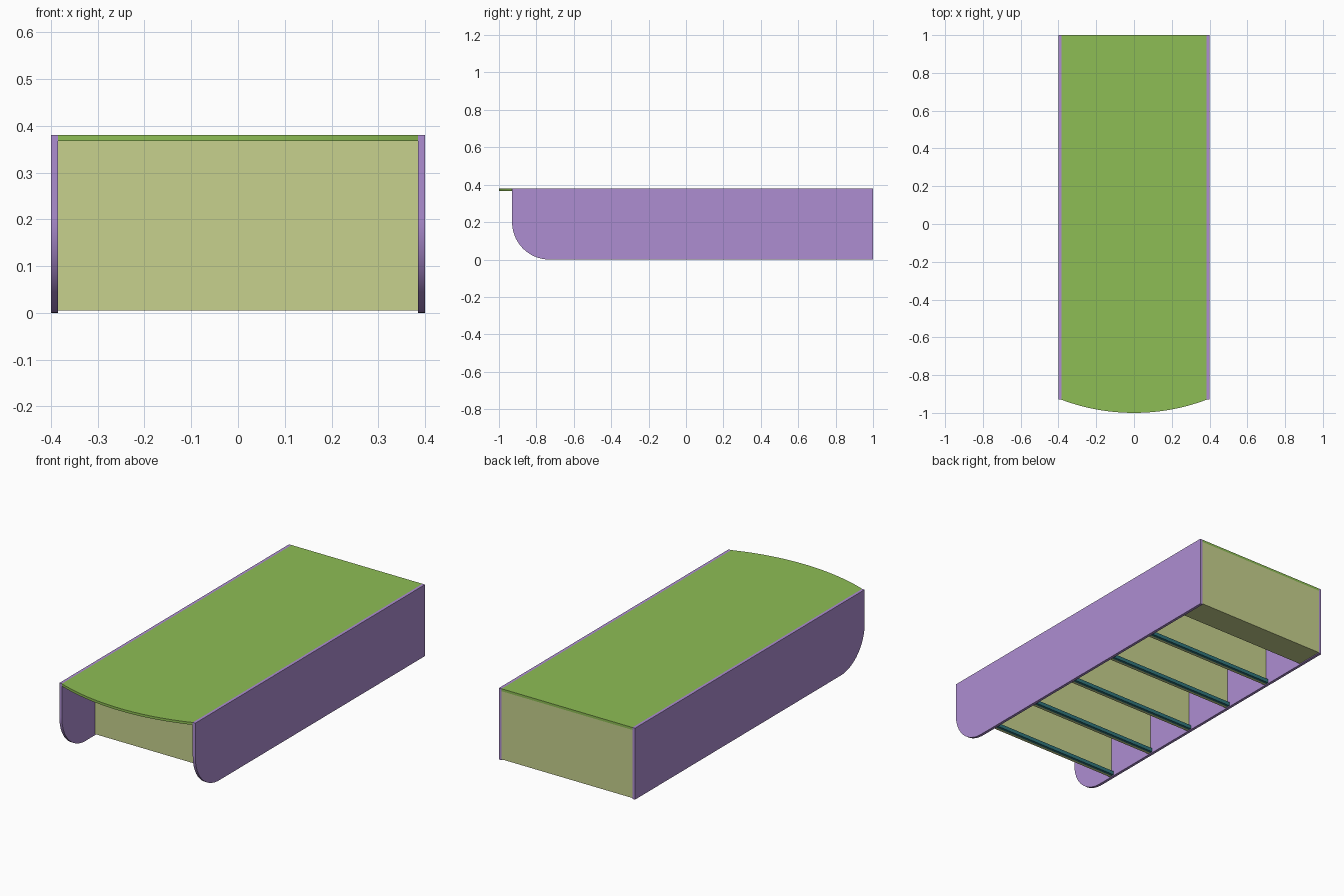
import bpy, bmesh, math
from mathutils import Vector

if "Cube" in bpy.data.objects:
    bpy.data.objects.remove(bpy.data.objects["Cube"])

T = 0.015          # board thickness
HALF_W = 0.4       # half overall width
INNER = HALF_W - T
FRONT, BACK = -0.93, 1.0
TOP = 0.38
UNDER_TOP = TOP - 0.013
FLOOR = 0.005


def material(name, rgb):
    m = bpy.data.materials.new(name)
    m.diffuse_color = (*rgb, 1)
    m.use_nodes = True
    m.node_tree.nodes["Principled BSDF"].inputs["Base Color"].default_value = m.diffuse_color
    return m


PURPLE = material("side_purple", (0.42, 0.27, 0.64))
GREEN = material("top_green", (0.27, 0.51, 0.09))
KHAKI = material("panel_khaki", (0.57, 0.64, 0.27))
TEAL = material("rail_teal", (0.03, 0.18, 0.20))


def prism(name, outline, sweep, mat):
    """Extrude a flat outline along the sweep vector."""
    bm = bmesh.new()
    face = bm.faces.new([bm.verts.new(p) for p in outline])
    ext = bmesh.ops.extrude_face_region(bm, geom=[face])
    verts = [v for v in ext["geom"] if isinstance(v, bmesh.types.BMVert)]
    bmesh.ops.translate(bm, verts=verts, vec=Vector(sweep))
    bmesh.ops.recalc_face_normals(bm, faces=bm.faces)
    mesh = bpy.data.meshes.new(name)
    bm.to_mesh(mesh)
    bm.free()
    obj = bpy.data.objects.new(name, mesh)
    bpy.context.collection.objects.link(obj)
    mesh.materials.append(mat)
    bpy.context.view_layer.objects.active = obj
    obj.select_set(True)
    bpy.ops.object.shade_smooth_by_angle(angle=math.radians(30))
    obj.select_set(False)
    return obj


def board(name, y0, y1, z0, z1, mat):
    """Cross board spanning between the two sides."""
    outline = [(-INNER, y0, z0), (-INNER, y1, z0), (-INNER, y1, z1), (-INNER, y0, z1)]
    return prism(name, outline, (2 * INNER, 0, 0), mat)


# Side panels with a rounded lower front corner
R = 0.2
corner = [(FRONT + R - R * math.sin(a), R - R * math.cos(a))
          for a in (math.pi / 2 * i / 20 for i in range(21))]
side_profile = [(BACK, TOP), (BACK, 0)] + corner + [(FRONT, TOP)]
for name, x in (("left_side", -HALF_W), ("right_side", INNER)):
    prism(name, [(x, y, z) for y, z in side_profile], (T, 0, 0), PURPLE)

# Top panel with a bowed front edge
bow = 0.07
arc_r = (INNER ** 2 + bow ** 2) / (2 * bow)
half_angle = math.asin(INNER / arc_r)
arc = [(arc_r * math.sin(a), FRONT - bow + arc_r * (1 - math.cos(a)))
       for a in (half_angle * (i / 16 - 1) for i in range(33))]
top_outline = [(x, y, UNDER_TOP) for x, y in arc + [(INNER, BACK), (-INNER, BACK)]]
prism("top_panel", top_outline, (0, 0, TOP - UNDER_TOP), GREEN)

# Back panel and the narrow floor board in front of it
board("back_panel", BACK - T, BACK, FLOOR, UNDER_TOP, KHAKI)
board("rear_floor_board", 0.85, BACK - T, FLOOR, FLOOR + T, KHAKI)

# Evenly spaced dividers, each with a rail along its lower rear edge
for i in range(5):
    y = -0.65 + 0.305 * i
    board(f"divider_{i + 1}", y, y + T, FLOOR, UNDER_TOP, KHAKI)
    board(f"divider_rail_{i + 1}", y + T, y + 2 * T, FLOOR, FLOOR + 0.02, TEAL)
